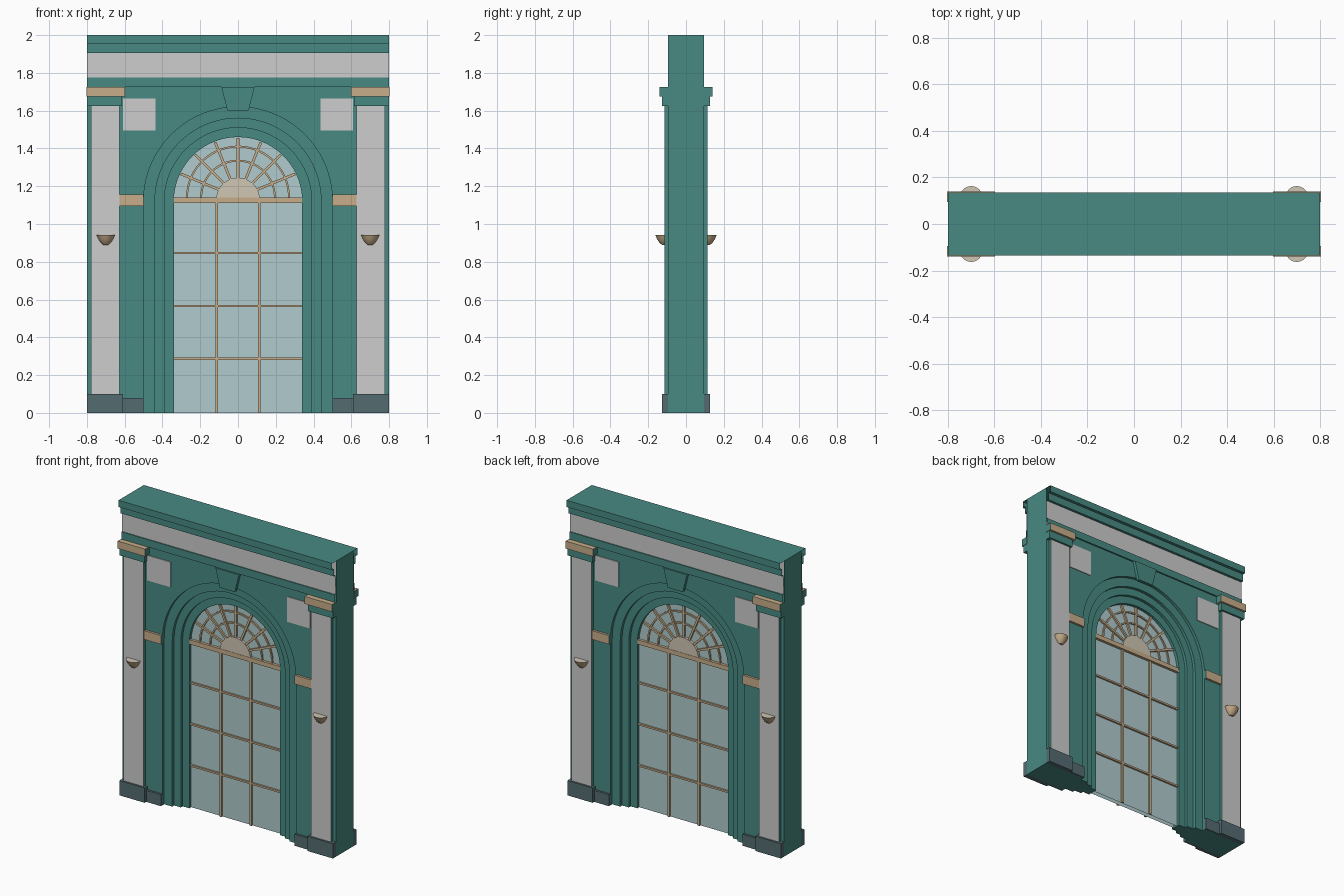
import bpy, bmesh, math
from mathutils import Vector

cube = bpy.data.objects.get("Cube")
if cube:
    bpy.data.objects.remove(cube)


def srgb(r, g, b):
    return tuple((c / 255 / 12.92) if c < 11 else ((c / 255 + 0.055) / 1.055) ** 2.4 for c in (r, g, b)) + (1,)


def material(name, *rgb):
    m = bpy.data.materials.new(name)
    m.use_nodes = True
    m.diffuse_color = srgb(*rgb)
    m.node_tree.nodes["Principled BSDF"].inputs["Base Color"].default_value = srgb(*rgb)
    return m


TEAL = material("teal paint", 72, 138, 130)
GREY = material("pale grey", 205, 205, 205)
TAN = material("tan trim", 200, 174, 138)
SLATE = material("slate base", 84, 108, 113)
GLASS = material("glass", 176, 203, 205)
BEIGE = material("beige", 208, 198, 180)

WALL_Y, GLASS_Y, SPRING = -0.095, -0.015, 1.12


def finish(name, bm, mats, mirror_x=True):
    """Turn a front-right piece into an object mirrored to the other sides."""
    me = bpy.data.meshes.new(name)
    bm.to_mesh(me)
    bm.free()
    for m in mats:
        me.materials.append(m)
    ob = bpy.data.objects.new(name, me)
    bpy.context.collection.objects.link(ob)
    mod = ob.modifiers.new("Mirror", 'MIRROR')
    mod.use_axis = (mirror_x, True, False)
    mod.use_mirror_merge = False
    return ob


def sheet(name, polys, mats, rule=None):
    """Open surface from polygons, facing the front."""
    bm = bmesh.new()
    for p in polys:
        bm.faces.new([bm.verts.new(v) for v in p])
    bmesh.ops.remove_doubles(bm, verts=bm.verts, dist=1e-5)
    bmesh.ops.recalc_face_normals(bm, faces=bm.faces)
    if sum(f.normal.y * f.calc_area() for f in bm.faces) > 0:
        bmesh.ops.reverse_faces(bm, faces=bm.faces)
    for f in bm.faces:
        f.material_index = rule(f) if rule else 0
    return finish(name, bm, mats)


def prism(name, outline, y0, y1, mats, rule=None):
    """Extrude an x-z outline from y0 (front) to y1."""
    bm = bmesh.new()
    face = bm.faces.new([bm.verts.new((x, y0, z)) for x, z in outline])
    ext = bmesh.ops.extrude_face_region(bm, geom=[face])
    for v in ext["geom"]:
        if isinstance(v, bmesh.types.BMVert):
            v.co.y = y1
    bmesh.ops.recalc_face_normals(bm, faces=bm.faces)
    for f in bm.faces:
        f.material_index = rule(f) if rule else 0
    return finish(name, bm, mats)


def box(name, x0, x1, z0, z1, y0, mats, rule=None, y1=WALL_Y):
    return prism(name, [(x0, z0), (x1, z0), (x1, z1), (x0, z1)], y0, y1, mats, rule)


def arc(r, n, centre=SPRING):
    """Quarter circle from the crown down to the springing."""
    return [(r * math.sin(i * math.pi / 2 / n), centre + r * math.cos(i * math.pi / 2 / n)) for i in range(n + 1)]


def arch(r):
    return arc(r, 20) + [(r, 0)]


def front_only(f):
    return int(f.normal.y < -0.5)


def not_ends(f):
    return int(abs(f.normal.x) < 0.5)


# Wall with a stepped arched reveal
steps = []
y = WALL_Y
for r in (0.5, 0.44, 0.39, 0.34):
    steps += [(r, y), (r, y + 0.02)]
    y += 0.02
front = [(x, WALL_Y, z) for x, z in arch(0.5) + [(0.8, 0), (0.8, 1.725), (0, 1.725)]]
side = [(0.8, WALL_Y, 0), (0.8, 0, 0), (0.8, 0, 2), (0.8, WALL_Y, 2), (0.8, WALL_Y, 1.725)]
floor = [(r, yy, 0) for r, yy in steps] + [(0.34, 0, 0), (0.8, 0, 0), (0.8, WALL_Y, 0)]
polys = [front, side, floor]
for (ra, ya), (rb, yb) in zip(steps, steps[1:]):
    a = [(x, ya, z) for x, z in arch(ra)]
    b = [(x, yb, z) for x, z in arch(rb)]
    polys += [[a[i], a[i + 1], b[i + 1], b[i]] for i in range(len(a) - 1)]
sheet("wall", polys, [TEAL])

# Entablature: architrave, pale frieze and stepped cornice
profile = [(WALL_Y, 1.725), (-0.105, 1.725), (-0.105, 1.775), (-0.098, 1.775), (-0.098, 1.905),
           (-0.115, 1.905), (-0.115, 1.955), (-0.135, 1.955), (-0.135, 2), (0, 2)]
sheet("entablature",
      [[(0, *a), (0.8, *a), (0.8, *b), (0, *b)] for a, b in zip(profile, profile[1:])],
      [TEAL, GREY], lambda f: int(abs(f.calc_center_median().z - 1.84) < 0.02))

# Pilasters
box("pilaster_shaft", 0.627, 0.777, 0.1, 1.63, -0.114, [TEAL, GREY], front_only)
box("pilaster_neck", 0.613, 0.8, 1.625, 1.675, -0.127, [TEAL])
box("pilaster_capital", 0.597, 0.803, 1.675, 1.725, -0.14, [TEAL, TAN], not_ends)
box("pilaster_base", 0.61, 0.8, 0, 0.1, -0.127, [SLATE])
box("jamb_base", 0.5, 0.61, 0, 0.078, -0.11, [SLATE])

# Wall ornaments
box("impost_block", 0.5, 0.627, 1.095, 1.155, -0.11, [TEAL, TAN], not_ends)
box("wall_panel", 0.437, 0.61, 1.495, 1.665, -0.1, [GREY])
prism("keystone", [(0, 1.6), (0.056, 1.6), (0.088, 1.725), (0, 1.725)], -0.115, WALL_Y, [TEAL])

# Half-round wall lamps
bm = bmesh.new()
rings = []
for r, z in ((0.049, 0.943), (0.039, 0.92), (0.028, 0.903), (0.014, 0.89)):
    rings.append([bm.verts.new((0.7 - r * math.cos(math.pi * i / 12), -0.114 - r * math.sin(math.pi * i / 12), z))
                  for i in range(13)])
for a, b in zip(rings, rings[1:]):
    for i in range(12):
        bm.faces.new((a[i], b[i], b[i + 1], a[i + 1])).smooth = True
bm.faces.new(rings[0]).material_index = 1
bm.faces.new(rings[-1])
bmesh.ops.recalc_face_normals(bm, faces=bm.faces)
finish("wall_lamp", bm, [TAN, BEIGE])

# Glazing
sheet("glass", [[(x, GLASS_Y, z) for x, z in arch(0.34) + [(0, 0)]]], [GLASS])
BAR_Y = GLASS_Y - 0.012
box("transom", 0, 0.34, 1.11, 1.14, BAR_Y - 0.006, [TAN], y1=GLASS_Y)
box("vertical_bar", 0.106, 0.12, 0, 1.11, BAR_Y, [TAN], y1=GLASS_Y)
for i in range(1, 4):
    box("horizontal_bar_%d" % i, 0, 0.34, 0.28 * i, 0.28 * i + 0.012, BAR_Y, [TAN], y1=GLASS_Y)

# Fanlight: hub, spokes and rings
HUB = 1.14
prism("fan_hub", arc(0.115, 12, HUB - 0.01) + [(0, HUB - 0.01)], BAR_Y - 0.004, GLASS_Y, [BEIGE])
for r in (0.195, 0.27):
    prism("fan_ring", arc(r + 0.005, 18, HUB) + arc(r - 0.005, 18, HUB)[::-1], BAR_Y + 0.003, GLASS_Y, [TAN])
for k, deg in enumerate((0, 22.5, 45, 67.5)):
    d = Vector((math.sin(math.radians(deg)), math.cos(math.radians(deg))))
    n = Vector((d.y, -d.x)) * 0.007
    o = Vector((0, HUB))
    end = 0.335 - 0.02 * d.y
    left = n * 0 if k == 0 else n
    prism("fan_spoke_%d" % k, [o + d * 0.1 - left, o + d * 0.1 + n, o + d * end + n, o + d * end - left],
          BAR_Y, GLASS_Y, [TAN])
